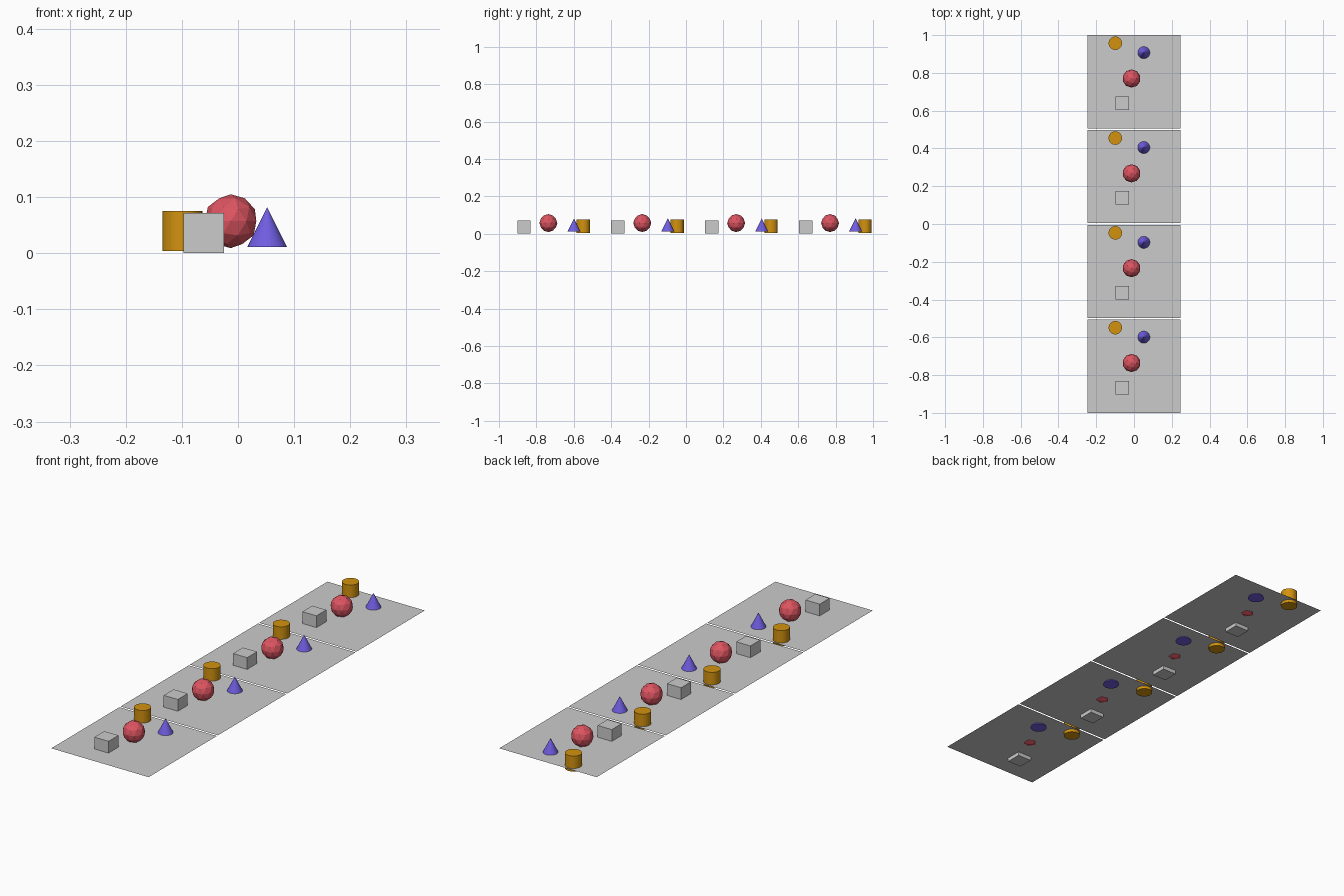
import bpy

if "Cube" in bpy.data.objects:
    bpy.data.objects.remove(bpy.data.objects["Cube"])

COUNT = 4
SIZE = 0.494          # tile edge
STEP = 0.502          # tile spacing, leaves a thin gap
PLANE_Z = 0.018       # solids poke slightly through the tile


def material(name, rgb):
    m = bpy.data.materials.new(name)
    m.diffuse_color = (*rgb, 1.0)
    m.use_nodes = True
    m.node_tree.nodes["Principled BSDF"].inputs["Base Color"].default_value = m.diffuse_color
    return m


red = material("red", (0.72, 0.09, 0.12))
orange = material("orange", (0.65, 0.29, 0.005))
purple = material("purple", (0.16, 0.11, 0.75))


def finish(name, mat=None):
    ob = bpy.context.object
    ob.name = name
    if mat:
        ob.data.materials.append(mat)


for i in range(COUNT):
    y = (i - (COUNT - 1) / 2) * STEP

    # Thin square tile
    bpy.ops.mesh.primitive_plane_add(size=SIZE, location=(0, y, PLANE_Z))
    finish(f"floor_tile_{i + 1}")

    # Grey cube
    bpy.ops.mesh.primitive_cube_add(size=0.0715, location=(-0.061, y - 0.113, 0.0362))
    finish(f"cube_{i + 1}")

    # Low-poly ball
    bpy.ops.mesh.primitive_ico_sphere_add(subdivisions=2, radius=0.048,
                                          location=(-0.013, y + 0.017, 0.057))
    finish(f"ball_{i + 1}", red)

    # Cone
    bpy.ops.mesh.primitive_cone_add(vertices=32, radius1=0.0355, depth=0.071,
                                    location=(0.052, y + 0.154, 0.0465))
    finish(f"cone_{i + 1}", purple)

    # Cylinder
    bpy.ops.mesh.primitive_cylinder_add(vertices=32, radius=0.0355, depth=0.071,
                                        location=(-0.099, y + 0.204, 0.0395))
    finish(f"cylinder_{i + 1}", orange)
